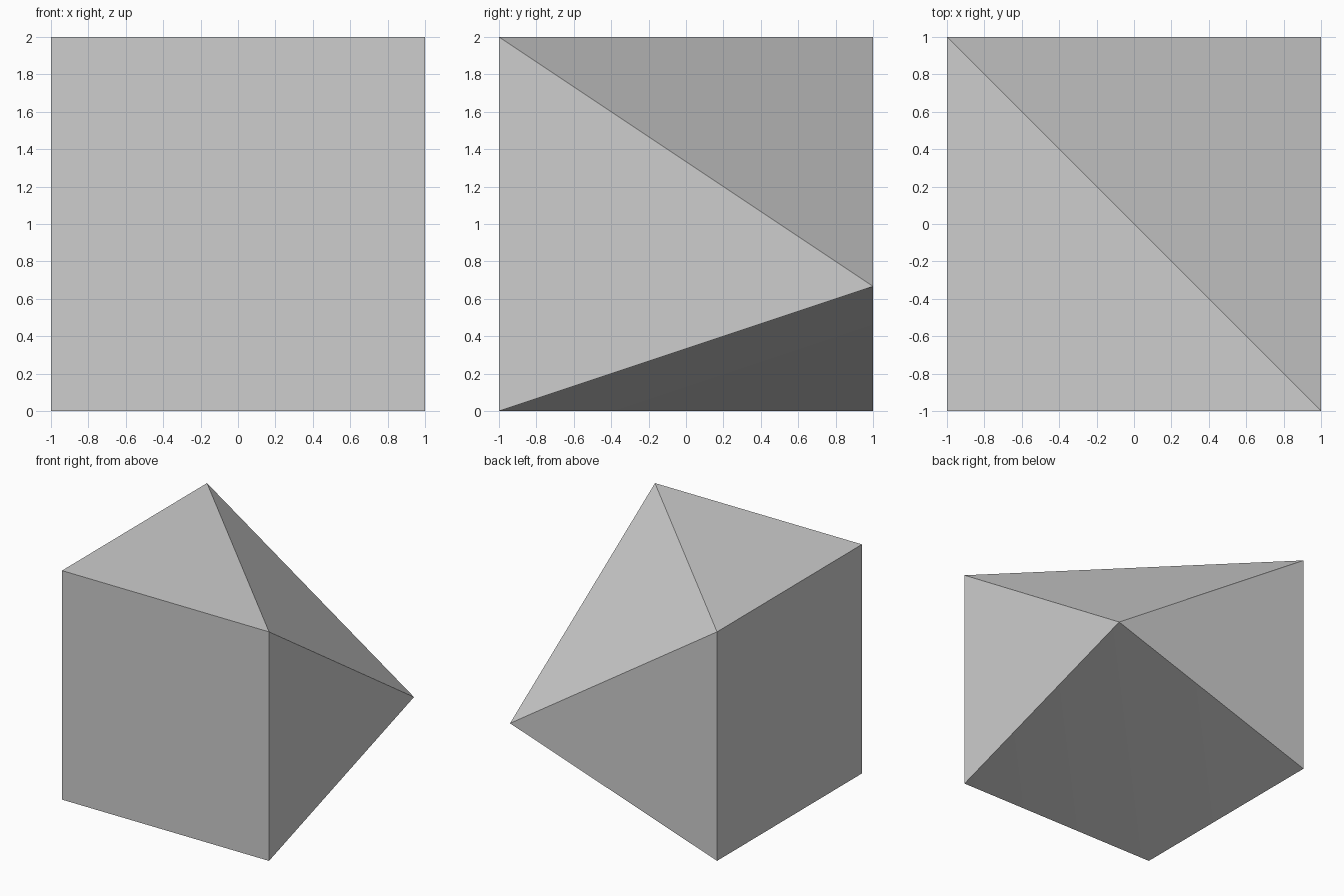
import bpy, bmesh

cube = bpy.data.objects.get("Cube")
if cube:
    bpy.data.objects.remove(cube, do_unlink=True)

# Plain grey material
grey = bpy.data.materials.new("mid_grey")
grey.use_nodes = True
colour = (0.61, 0.61, 0.61, 1)
grey.diffuse_color = colour
grey.node_tree.nodes["Principled BSDF"].inputs["Base Color"].default_value = colour

bm = bmesh.new()

# Corners of the block; one upright edge is collapsed into a single tip
low_fl, low_fr, low_bl = [bm.verts.new(c) for c in ((-1, -1, 0), (1, -1, 0), (-1, 1, 0))]
top_fl, top_fr, top_bl = [bm.verts.new(c) for c in ((-1, -1, 2), (1, -1, 2), (-1, 1, 2))]
tip = bm.verts.new((1, 1, 2 / 3))

# Upright walls: two squares and two triangles
bm.faces.new((low_fl, low_fr, top_fr, top_fl))
bm.faces.new((low_bl, low_fl, top_fl, top_bl))
bm.faces.new((low_fr, tip, top_fr))
bm.faces.new((tip, low_bl, top_bl))

# Level and sloping halves of the top
bm.faces.new((top_fl, top_fr, top_bl))
bm.faces.new((top_fr, tip, top_bl))

# Underside, folded inwards along the line from the front corner to the tip
under_right = bm.faces.new((low_fl, tip, low_fr))
under_left = bm.faces.new((low_fl, low_bl, tip))
fold = {under_right, under_left}

# Soft fold, crisp edges elsewhere
for f in bm.faces:
    f.smooth = f in fold
for e in bm.edges:
    e.smooth = set(e.link_faces) == fold

mesh = bpy.data.meshes.new("cut_block")
bm.to_mesh(mesh)
bm.free()
mesh.materials.append(grey)
block = bpy.data.objects.new("cut_block", mesh)
bpy.context.collection.objects.link(block)
